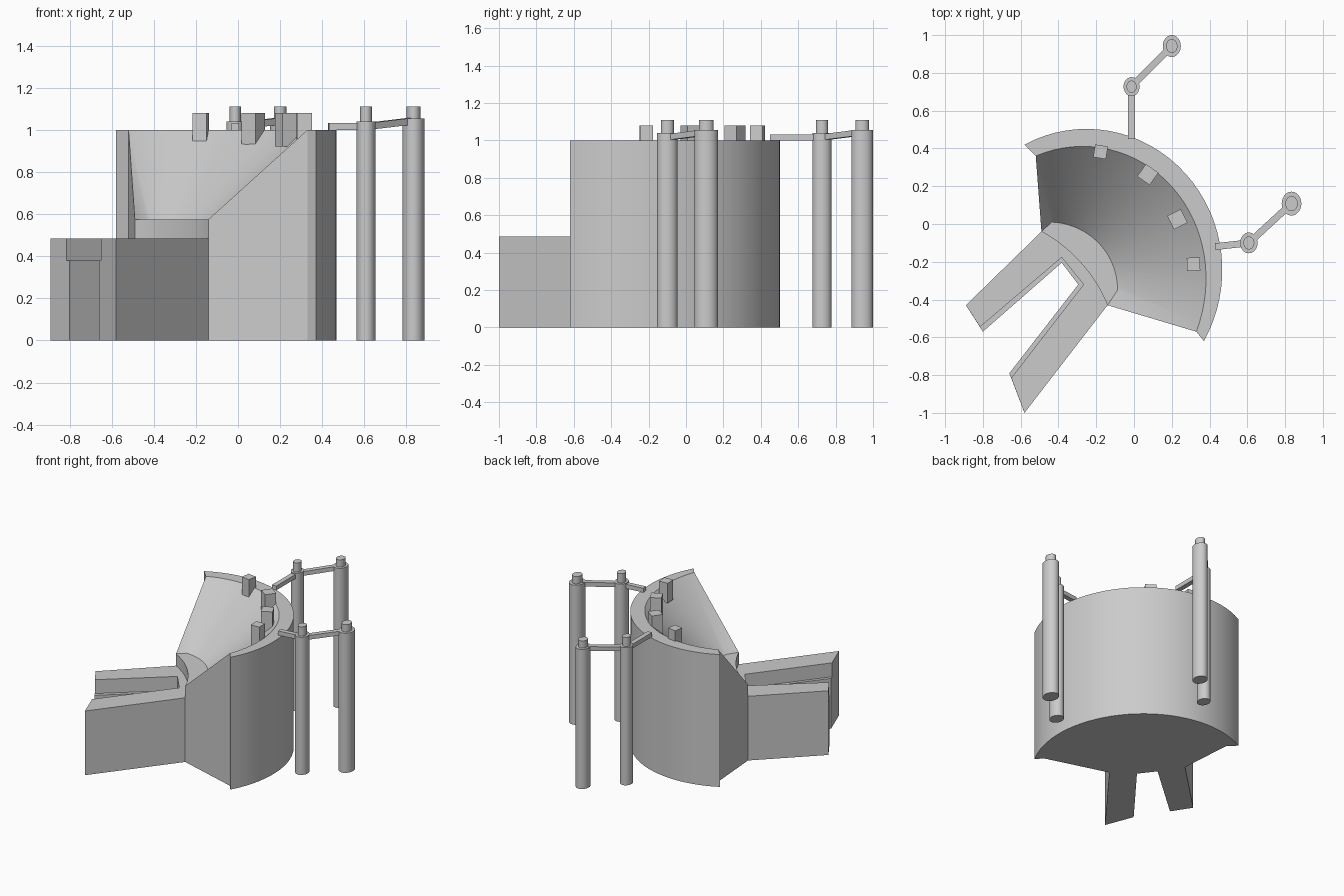
import bpy, bmesh, math
from mathutils import Vector, Matrix

cube = bpy.data.objects.get("Cube")
if cube:
    bpy.data.objects.remove(cube, do_unlink=True)

GREY = (0.6, 0.6, 0.6, 1)
grey = bpy.data.materials.new("plain grey")
grey.use_nodes = True
grey.diffuse_color = GREY
grey.node_tree.nodes["Principled BSDF"].inputs["Base Color"].default_value = GREY


def finish(name, bm, smooth=False):
    bmesh.ops.recalc_face_normals(bm, faces=bm.faces)
    mesh = bpy.data.meshes.new(name)
    bm.to_mesh(mesh)
    bm.free()
    mesh.materials.append(grey)
    obj = bpy.data.objects.new(name, mesh)
    bpy.context.collection.objects.link(obj)
    if smooth:
        bpy.ops.object.select_all(action='DESELECT')
        obj.select_set(True)
        bpy.context.view_layer.objects.active = obj
        bpy.ops.object.shade_smooth_by_angle(angle=math.radians(30))
    return obj


def arc(center, rx, ry, a0, a1, start, end, n=32):
    """Elliptical arc eased onto exact start and end points."""
    def at(t):
        a = math.radians(a0 + (a1 - a0) * t)
        return Vector((center[0] + rx * math.cos(a), center[1] + ry * math.sin(a)))
    d0, d1 = Vector(start) - at(0), Vector(end) - at(1)
    ts = [i / n for i in range(n + 1)]
    return [at(t) + d0 * (1 - t) ** 4 + d1 * t ** 4 for t in ts]


def prism(name, outline, z0, z1):
    bm = bmesh.new()
    low = [bm.verts.new((x, y, z0)) for x, y in outline]
    face = bm.faces.new(low)
    top = bmesh.ops.extrude_face_region(bm, geom=[face])["geom"]
    verts = [v for v in top if isinstance(v, bmesh.types.BMVert)]
    bmesh.ops.translate(bm, verts=verts, vec=(0, 0, z1 - z0))
    return finish(name, bm)


# Curved body: outer wall, flat rim, sloping bowl and low ledge
RIM_Z, LEDGE_Z = 1.0, 0.575
outer = arc((-0.272, -0.238), 0.737, 0.75, 115.5, -30.3, (-0.58, 0.42), (0.37, -0.62))
rim = arc((-0.28, -0.23), 0.64, 0.645, 112, -29, (-0.52, 0.36), (0.33, -0.57))
foot = arc((-0.435, -0.345), 0.348, 0.348, 90, 0, (-0.435, 0.01), (-0.087, -0.35))
ledge = arc((-0.866, -0.729), 0.785, 0.785, 61.4, 22.4, (-0.49, -0.04), (-0.14, -0.43))

bm = bmesh.new()
sections = []
for o, r, f, l in zip(outer, rim, foot, ledge):
    ring = [(o, 0), (o, RIM_Z), (r, RIM_Z), (f, LEDGE_Z), (l, LEDGE_Z), (l, 0), (r, 0)]
    sections.append([bm.verts.new((p.x, p.y, z)) for p, z in ring])
for s, t in zip(sections, sections[1:]):
    for i in range(len(s)):
        j = (i + 1) % len(s)
        bm.faces.new((s[i], s[j], t[j], t[i]))
for ob, ot, rt, ft, lt, lb, rb in (sections[0], sections[-1]):
    bm.faces.new((ob, ot, rt, rb))
    bm.faces.new((rb, rt, lt, lb))
    bm.faces.new((rt, ft, lt))
finish("curved_body", bm, smooth=True)

# Forked front base, with a narrow step inside the notch
right_end = [(-0.49, -0.04), (-0.89, -0.43)]
left_end = [(-0.58, -1.0), (-0.14, -0.43), (-0.25, -0.17)]
lower_notch = [(-0.80, -0.57), (-0.383, -0.205), (-0.295, -0.32), (-0.66, -0.79)]
upper_notch = [(-0.815, -0.545), (-0.383, -0.177), (-0.267, -0.32), (-0.65, -0.815)]
prism("fork_lower", right_end + lower_notch + left_end, 0, 0.38)
prism("fork_upper", right_end + upper_notch + left_end, 0.38, 0.485)


# Small blocks standing on the inner edge of the rim
def block(name, x, y, size, z0, z1=1.08):
    turn = math.atan2(y + 0.23, x + 0.28)
    bm = bmesh.new()
    place = (Matrix.Translation((x, y, (z0 + z1) / 2)) @ Matrix.Rotation(turn, 4, 'Z')
             @ Matrix.Diagonal((size, size, z1 - z0, 1)))
    bmesh.ops.create_cube(bm, size=1, matrix=place)
    finish(name, bm)


for i, (x, y, size, z0) in enumerate([(-0.177, 0.382, 0.068, 0.94), (0.073, 0.262, 0.08, 0.92),
                                      (0.23, 0.025, 0.08, 0.92), (0.315, -0.213, 0.07, 0.93)]):
    block(f"rim_block_{i + 1}", x, y, size, z0)


# Posts with caps, joined to the rim by bars
def cylinder(name, x, y, rx, ry, z0, z1):
    bm = bmesh.new()
    place = Matrix.Translation((x, y, (z0 + z1) / 2)) @ Matrix.Diagonal((rx, ry, z1 - z0, 1))
    bmesh.ops.create_cone(bm, cap_ends=True, segments=32, radius1=1, radius2=1, depth=1, matrix=place)
    finish(name, bm, smooth=True)


def bar(name, a, b, z0, z1, width=0.036, height=0.032):
    a, b = Vector(a), Vector(b)
    d = (b - a).normalized()
    side = Vector((-d.y, d.x)) * width / 2
    bm = bmesh.new()
    ends = []
    for p, z in ((a, z0), (b, z1)):
        corners = [(p - side, z), (p + side, z), (p + side, z + height), (p - side, z + height)]
        ends.append([bm.verts.new((q.x, q.y, h)) for q, h in corners])
        bm.faces.new(ends[-1])
    for i in range(4):
        j = (i + 1) % 4
        bm.faces.new((ends[0][i], ends[0][j], ends[1][j], ends[1][i]))
    finish(name, bm)


def post(name, p, rx, ry, top):
    cylinder(name, *p, rx, ry, 0, top)
    cylinder(name + "_cap", *p, rx * 0.63, ry * 0.63, top, 1.11)


for side, root, near, far, scale in [
        ("back", (-0.013, 0.45), (-0.013, 0.727), (0.2, 0.942), 0.92),
        ("left", (0.43, -0.12), (0.608, -0.1), (0.834, 0.108), 1.0)]:
    post(side + "_near_post", near, 0.046 * scale, 0.055 * scale, 1.04)
    post(side + "_far_post", far, 0.052 * scale, 0.063 * scale, 1.055)
    bar(side + "_rim_bar", root, near, 1.0, 1.0)
    bar(side + "_post_bar", near, far, 1.0, 1.027)
